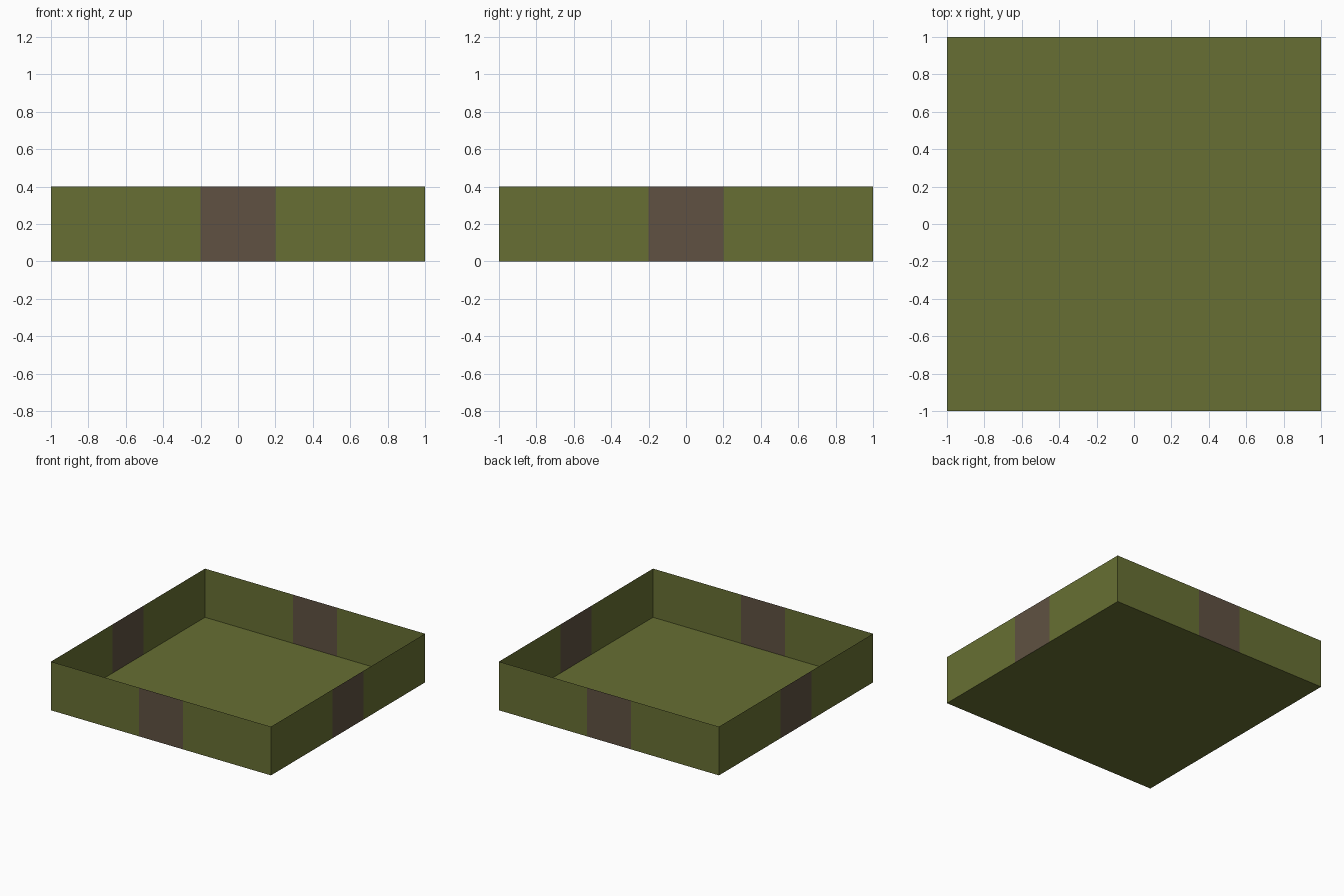
import bpy, bmesh
from mathutils import Matrix, Vector
from math import pi

if "Cube" in bpy.data.objects:
    bpy.data.objects.remove(bpy.data.objects["Cube"])

HALF, HEIGHT, BAND = 1.0, 0.4, 0.2


def material(name, rgb):
    m = bpy.data.materials.new(name)
    m.diffuse_color = (*rgb, 1)
    m.use_nodes = True
    m.node_tree.nodes["Principled BSDF"].inputs["Base Color"].default_value = m.diffuse_color
    return m


olive = material("olive green", (0.136, 0.159, 0.033))
brown = material("dull brown", (0.115, 0.083, 0.054))


def make_object(name, bm, mats):
    mesh = bpy.data.meshes.new(name)
    bm.to_mesh(mesh)
    bm.free()
    for m in mats:
        mesh.materials.append(m)
    obj = bpy.data.objects.new(name, mesh)
    bpy.context.collection.objects.link(obj)
    return obj


# Thin flat floor
bm = bmesh.new()
bmesh.ops.create_grid(bm, x_segments=1, y_segments=1, size=HALF)
make_object("tray_floor", bm, [olive])

# Four paper-thin walls, each with a brown band in the middle third
for i, side in enumerate(("front", "right", "back", "left")):
    bm = bmesh.new()
    xs = (-HALF, -BAND, BAND, HALF)
    low = [bm.verts.new((x, -HALF, 0)) for x in xs]
    high = [bm.verts.new((x, -HALF, HEIGHT)) for x in xs]
    for k in range(3):
        f = bm.faces.new((low[k], low[k + 1], high[k + 1], high[k]))
        f.material_index = int(k == 1)
    bmesh.ops.rotate(bm, verts=bm.verts, cent=Vector(),
                     matrix=Matrix.Rotation(i * pi / 2, 3, "Z"))
    make_object(side + "_wall", bm, [olive, brown])
